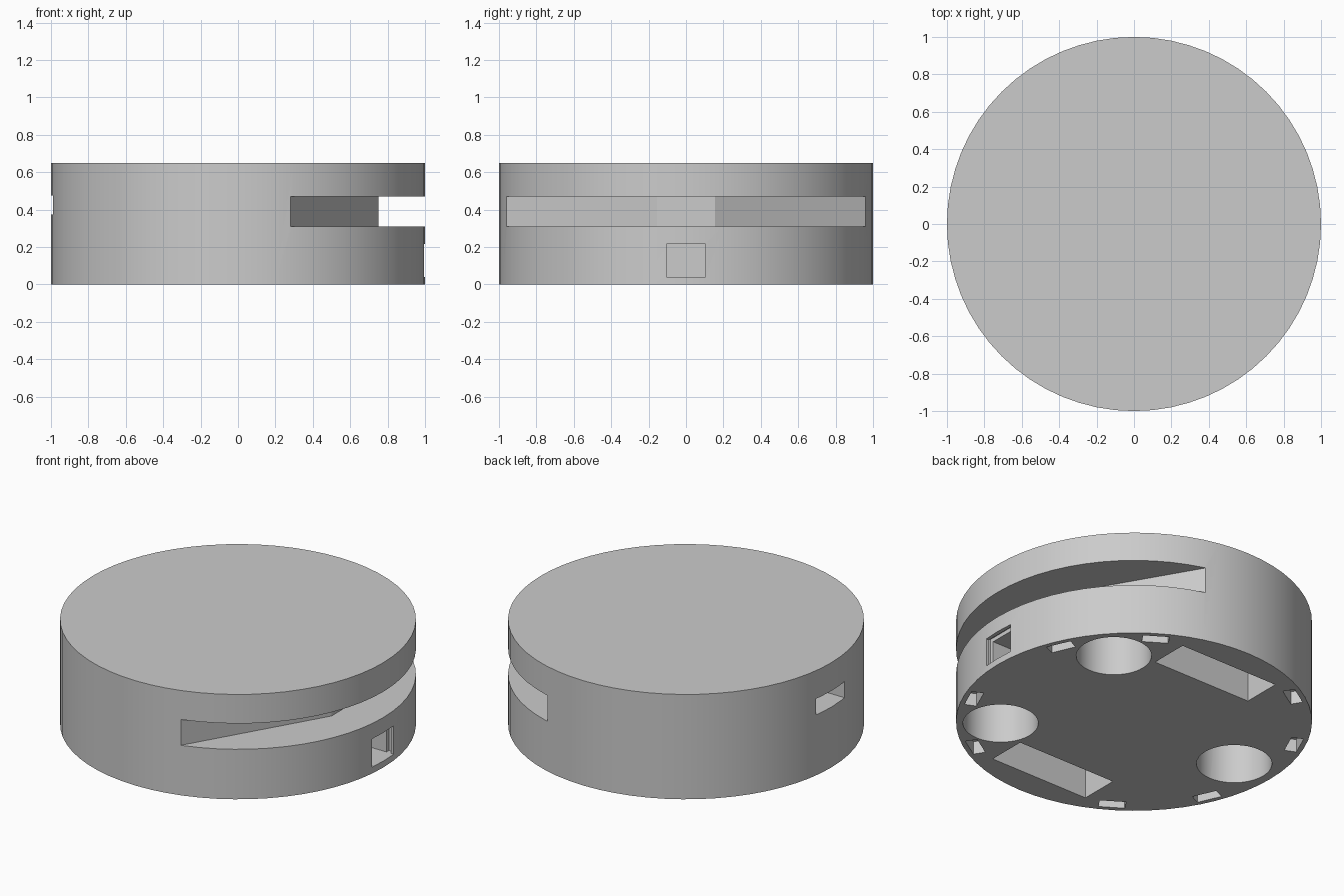
import bpy, bmesh, math
from mathutils import Matrix, Vector

default = bpy.data.objects.get("Cube")
if default:
    bpy.data.objects.remove(default, do_unlink=True)

HEIGHT = 0.65
BELOW = -0.1          # cutters for the underside start below the base

grey = bpy.data.materials.new("light_grey")
grey.use_nodes = True
colour = (0.6, 0.6, 0.6, 1)
grey.diffuse_color = colour
grey.node_tree.nodes["Principled BSDF"].inputs["Base Color"].default_value = colour


def prism(name, outline, z0, z1):
    """Upright solid over a flat outline."""
    bm = bmesh.new()
    face = bm.faces.new([bm.verts.new((x, y, z0)) for x, y in outline])
    top = bmesh.ops.extrude_face_region(bm, geom=[face])["geom"]
    verts = [v for v in top if isinstance(v, bmesh.types.BMVert)]
    bmesh.ops.translate(bm, verts=verts, vec=(0, 0, z1 - z0))
    bmesh.ops.recalc_face_normals(bm, faces=bm.faces)
    mesh = bpy.data.meshes.new(name)
    bm.to_mesh(mesh)
    bm.free()
    mesh.materials.append(grey)
    obj = bpy.data.objects.new(name, mesh)
    bpy.context.collection.objects.link(obj)
    return obj


def circle(x, y, r, n):
    return [(x + r * math.cos(math.tau * i / n), y + r * math.sin(math.tau * i / n))
            for i in range(n)]


def box(x0, x1, y0, y1, angle=0):
    turn = Matrix.Rotation(math.radians(angle), 2)
    return [tuple(turn @ Vector(p)) for p in ((x0, y0), (x1, y0), (x1, y1), (x0, y1))]


body = prism("round_housing", circle(0, 0, 1, 64), 0, HEIGHT)


def cut(outline, z0, z1):
    """Subtract a prism from the housing."""
    cutter = prism("cutter", outline, z0, z1)
    cutter.hide_render = True
    mod = body.modifiers.new("cut", "BOOLEAN")
    mod.operation, mod.solver, mod.object = "DIFFERENCE", "EXACT", cutter
    bpy.context.view_layer.objects.active = body
    bpy.ops.object.modifier_apply(modifier=mod.name)
    bpy.data.objects.remove(cutter, do_unlink=True)


# Wide side slot with three straight back walls
half = [(0.75, 0.155), (0.18, 1.13), (1.2, 1.13)]
cut(half + [(x, -y) for x, y in reversed(half)], 0.31, 0.47)

# Port opening under the slot, with a wider groove behind its lip
cut(box(0.7, 1.2, -0.105, 0.105), 0.04, 0.215)
cut(box(0.945, 0.975, -0.13, 0.13), 0.04, 0.24)

# Opening on the opposite side
cut(box(-1.2, -0.7, -0.14, 0.14), 0.375, 0.475)

# Round pockets in the underside
for x, y in ((0.563, 0.495), (0.563, -0.495), (-0.735, 0)):
    cut(circle(x, y, 0.212, 40), BELOW, 0.28)

# Long pockets in the underside
for side in (-1, 1):
    y0, y1 = sorted((side * 0.59, side * 0.83))
    cut(box(-0.34, 0.34, y0, y1), BELOW, 0.28)

# Small clip notches around the bottom rim
for a in (24, 57.5):
    for angle in (a, 180 - a, 180 + a, -a):
        cut(box(0.9, 0.97, -0.075, 0.075, angle), BELOW, 0.08)

# Smooth curved walls, crisp edges
bpy.ops.object.select_all(action="DESELECT")
body.select_set(True)
bpy.context.view_layer.objects.active = body
bpy.ops.object.shade_smooth_by_angle(angle=math.radians(25))
